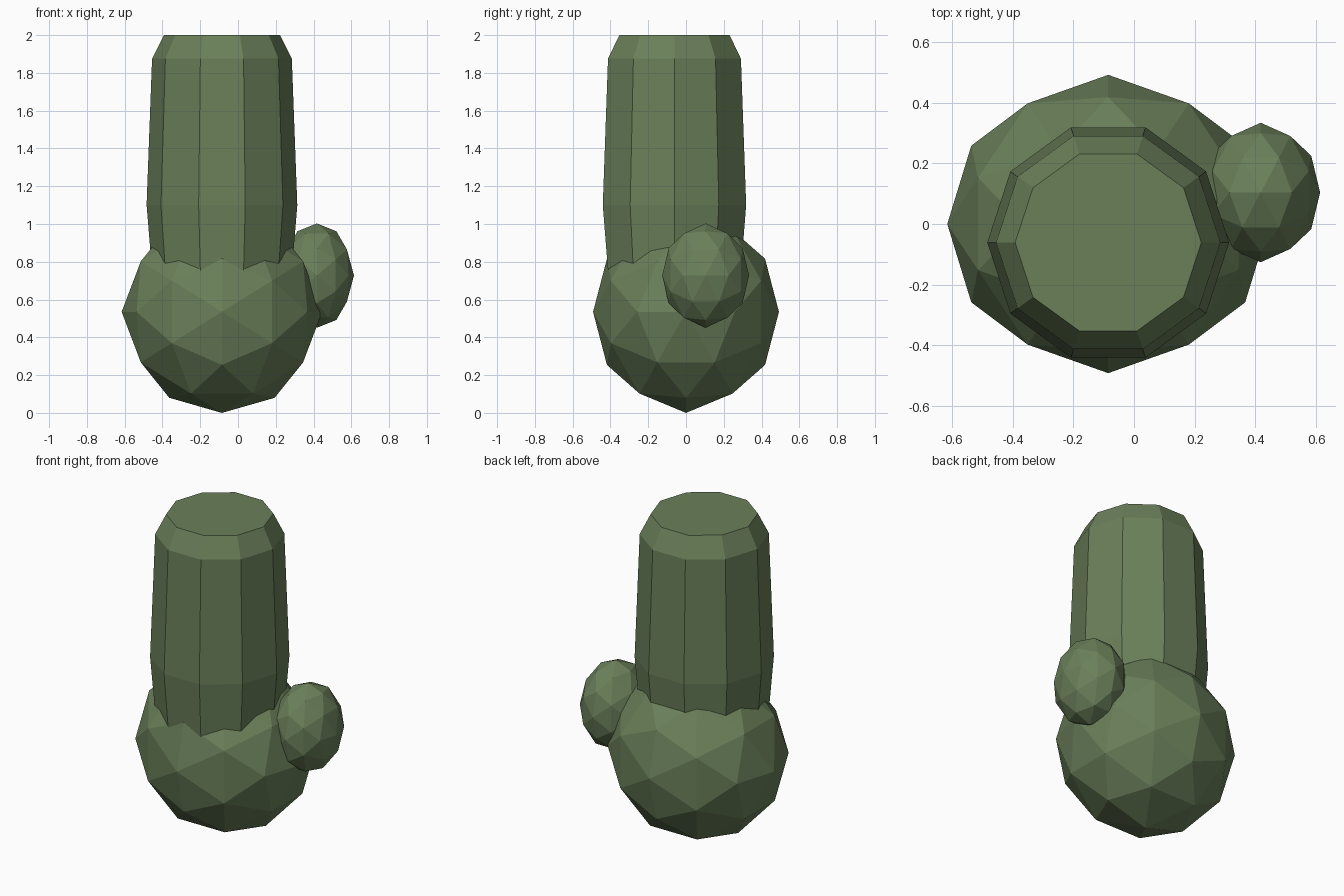
import bpy
import bmesh
import math
from itertools import product
from mathutils import Vector

default = bpy.data.objects.get("Cube")
if default:
    bpy.data.objects.remove(default, do_unlink=True)


def make_material(name, color):
    mat = bpy.data.materials.new(name)
    mat.use_nodes = True
    mat.diffuse_color = color
    mat.node_tree.nodes["Principled BSDF"].inputs["Base Color"].default_value = color
    return mat


green = make_material("moss green", (0.145, 0.215, 0.102, 1))


def add_object(name, bm, location):
    bmesh.ops.recalc_face_normals(bm, faces=bm.faces)
    mesh = bpy.data.meshes.new(name)
    bm.to_mesh(mesh)
    bm.free()
    mesh.materials.append(green)
    obj = bpy.data.objects.new(name, mesh)
    obj.location = location
    bpy.context.collection.objects.link(obj)
    return obj


def faceted_ball(name, location, radii):
    """Icosahedron with edges square to the axes, split once and stretched."""
    bm = bmesh.new()
    golden = (1 + math.sqrt(5)) / 2
    for a, b in product((-1, 1), (-golden, golden)):
        for co in ((a, 0, b), (0, b, a), (b, a, 0)):
            bm.verts.new(co)
    bmesh.ops.convex_hull(bm, input=bm.verts)
    bmesh.ops.subdivide_edges(bm, edges=bm.edges, cuts=1, use_grid_fill=True)
    for v in bm.verts:
        v.co = v.co.normalized() * Vector(radii)
    return add_object(name, bm, location)


def turned_column(name, location, profile, sides):
    """Stack of rings given as (radius, height), capped at both ends."""
    bm = bmesh.new()
    rings = []
    for radius, z in profile:
        angles = [math.tau * i / sides for i in range(sides)]
        rings.append([bm.verts.new((radius * math.cos(a), radius * math.sin(a), z))
                      for a in angles])
    for low, high in zip(rings, rings[1:]):
        for i in range(sides):
            j = (i + 1) % sides
            bm.faces.new((low[i], low[j], high[j], high[i]))
    bm.faces.new(rings[0])
    bm.faces.new(rings[-1])
    return add_object(name, bm, location)


# Rounded base, small side bud and tall trunk
faceted_ball("base_ball", (-0.085, 0, 0.535), (0.531, 0.492, 0.535))
faceted_ball("side_bud", (0.418, 0.104, 0.727), (0.196, 0.23, 0.276))
turned_column("trunk", (-0.085, -0.061, 0),
              [(0.345, 0.45), (0.399, 1.1), (0.37, 1.875), (0.307, 2)], 10)
